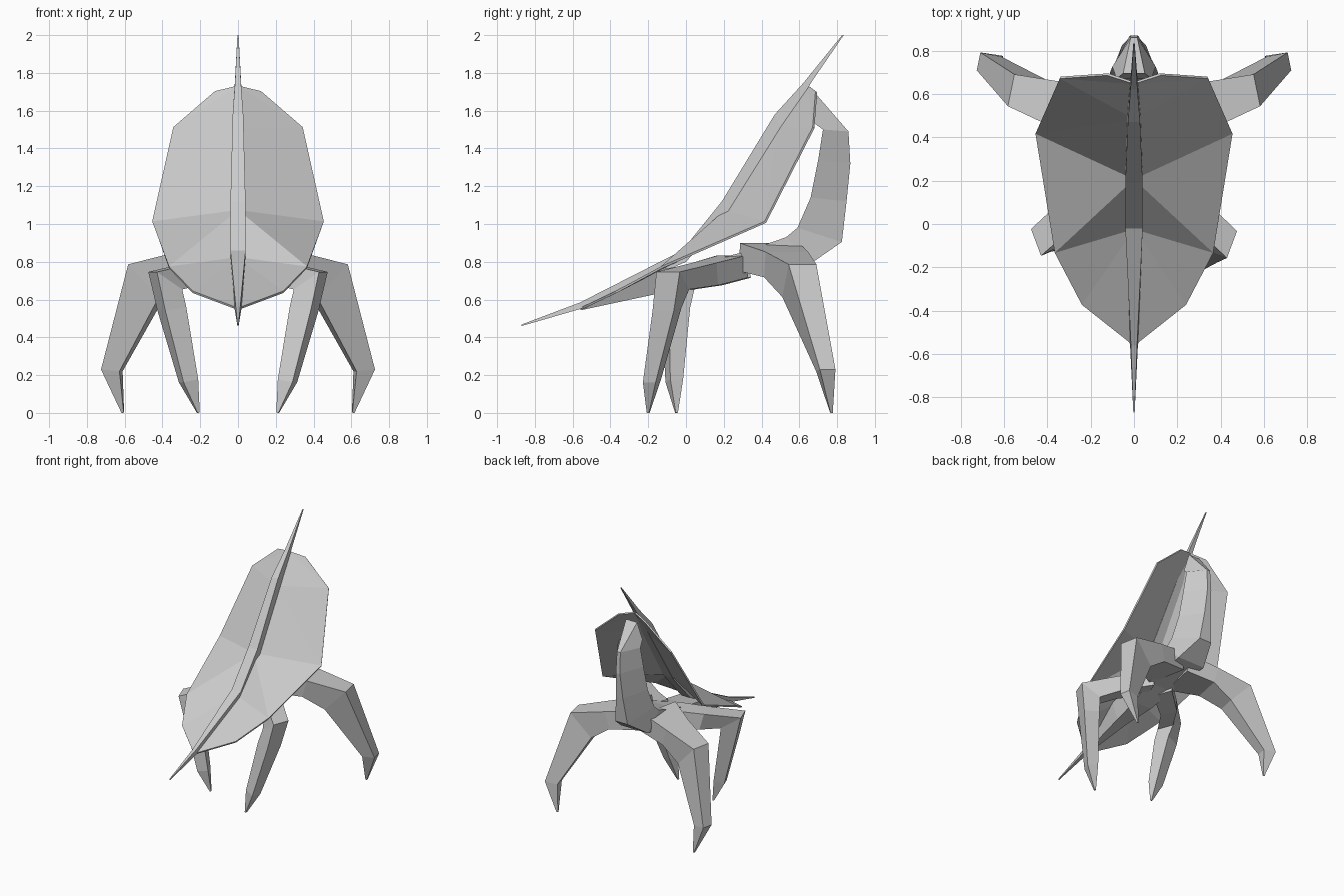
import bpy, bmesh
from mathutils import Vector


def make_object(name, verts, faces):
    mesh = bpy.data.meshes.new(name)
    bm = bmesh.new()
    vs = [bm.verts.new(v) for v in verts]
    for f in faces:
        bm.faces.new([vs[i] for i in f])
    bmesh.ops.recalc_face_normals(bm, faces=bm.faces)
    bm.to_mesh(mesh)
    bm.free()
    ob = bpy.data.objects.new(name, mesh)
    bpy.context.collection.objects.link(ob)
    return ob


def loft(name, rings):
    """Skin four-sided rings and cap both ends."""
    verts = [p for r in rings for p in r]
    faces = []
    for i in range(len(rings) - 1):
        for k in range(4):
            a, b = i * 4 + k, i * 4 + (k + 1) % 4
            faces.append((a, b, b + 4, a + 4))
    n = len(verts)
    faces += [(0, 1, 2, 3), (n - 1, n - 2, n - 3, n - 4)]
    return make_object(name, verts, faces)


def centre_loft(name, sections):
    """Sections: low/back (y, z, half width), high/front (y, z, half width)."""
    return loft(name, [[(-wa, ya, za), (wa, ya, za), (wb, yb, zb), (-wb, yb, zb)]
                       for ya, za, wa, yb, zb, wb in sections])


def limb(name, path, side, mirror=1, shift=0.0):
    """Box limb with mitred joints. Path: x, y, z, half width, half depth."""
    cs = [Vector(p[:3]) for p in path]
    s = Vector(side).normalized()
    rings = []
    for i, p in enumerate(path):
        t = Vector((0, 0, 0))
        if i:
            t += (cs[i] - cs[i - 1]).normalized()
        if i < len(path) - 1:
            t += (cs[i + 1] - cs[i]).normalized()
        n = s.cross(t).normalized()
        ring = [cs[i] + s * p[3] * a + n * p[4] * b
                for a, b in ((-1, -1), (1, -1), (1, 1), (-1, 1))]
        rings.append([(v.x * mirror, v.y + shift * (1 - v.z / 0.8), max(v.z, 0))
                      for v in ring])
    return loft(name, rings)


# Shield-shaped back shell, one half mirrored
centre = [(0, 0.65, 1.73), (0, 0.49, 1.51), (0, 0.21, 1.07), (0, -0.02, 0.82), (0, -0.56, 0.55)]
rim = [(0.12, 0.69, 1.70), (0.34, 0.675, 1.51), (0.452, 0.42, 1.01),
       (0.365, -0.13, 0.77), (0.24, -0.37, 0.64)]
half = [(0, 5, 6), (0, 6, 1), (1, 6, 7), (1, 7, 2), (2, 7, 8), (2, 8, 3), (3, 8, 9), (3, 9, 4)]
shell = make_object("back_shell", centre + rim, half)
m = shell.modifiers.new("Mirror", 'MIRROR')
m.use_clip = True
t = shell.modifiers.new("Thickness", 'SOLIDIFY')
t.thickness, t.offset = 0.012, 0

# Long spine blade along the shell
centre_loft("spine_blade", [
    (-0.87, 0.46, 0.003, -0.87, 0.468, 0.003),
    (-0.56, 0.55, 0.018, -0.56, 0.585, 0.014),
    (0.0, 0.80, 0.04, -0.02, 0.86, 0.04),
    (0.23, 1.05, 0.04, 0.19, 1.12, 0.04),
    (0.51, 1.50, 0.03, 0.47, 1.58, 0.028),
    (0.67, 1.76, 0.016, 0.62, 1.745, 0.016),
    (0.835, 2.0, 0.003, 0.825, 1.998, 0.003)])

# Body running under the shell, then rising into the rear trunk
centre_loft("body", [
    (-0.55, 0.545, 0.01, -0.55, 0.555, 0.02),
    (-0.13, 0.635, 0.05, -0.13, 0.76, 0.10),
    (0.10, 0.67, 0.08, 0.10, 0.80, 0.10),
    (0.30, 0.74, 0.11, 0.30, 0.85, 0.11),
    (0.66, 0.79, 0.12, 0.53, 0.93, 0.13),
    (0.825, 0.905, 0.055, 0.59, 0.98, 0.13),
    (0.85, 1.12, 0.03, 0.66, 1.14, 0.12),
    (0.87, 1.32, 0.018, 0.70, 1.34, 0.11),
    (0.86, 1.49, 0.015, 0.725, 1.50, 0.10),
    (0.695, 1.68, 0.05, 0.67, 1.54, 0.08)])

# Legs: hind pair symmetric, front pair slightly out of step
hind = [(0.06, 0.44, 0.825, 0.16, 0.075), (0.28, 0.53, 0.785, 0.115, 0.07),
        (0.485, 0.60, 0.70, 0.075, 0.12), (0.668, 0.74, 0.225, 0.042, 0.05),
        (0.61, 0.77, 0.0, 0.006, 0.006)]
front = [(0.06, 0.25, 0.775, 0.08, 0.06), (0.24, 0.10, 0.735, 0.07, 0.06),
         (0.385, -0.07, 0.70, 0.066, 0.085), (0.35, -0.10, 0.55, 0.06, 0.06),
         (0.262, -0.18, 0.17, 0.036, 0.042), (0.21, -0.20, 0.0, 0.006, 0.006)]
for label, sx, shift in (("right", 1, 0.0), ("left", -1, 0.15)):
    limb("hind_leg_" + label, hind, (-0.2, 0.98, 0), sx)
    limb("front_leg_" + label, front, (0.35, 0.94, 0), sx, shift)
